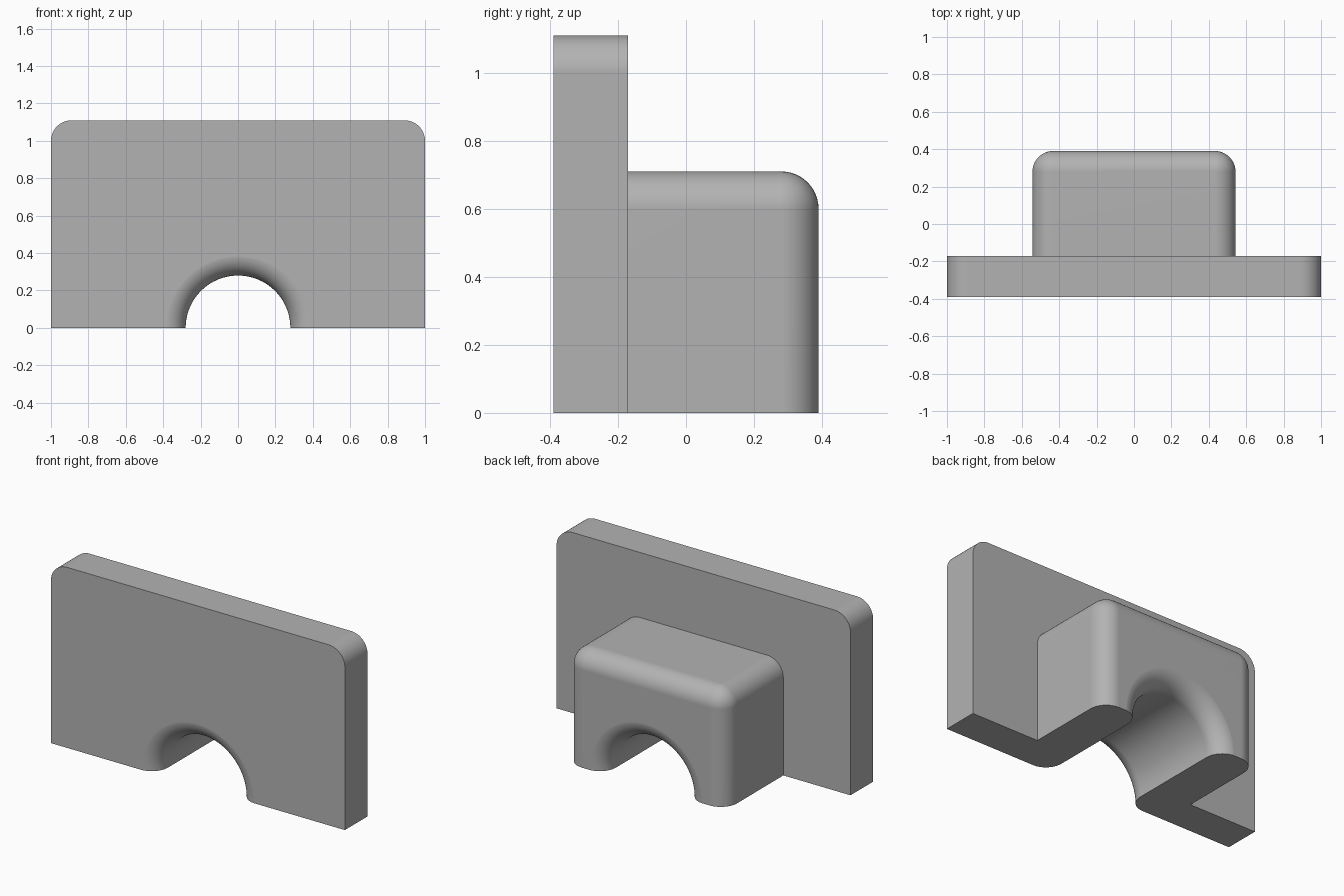
import bpy, bmesh
from math import sin, cos, pi

cube = bpy.data.objects.get("Cube")
if cube:
    bpy.data.objects.remove(cube, do_unlink=True)

DEPTH = 0.39     # half depth of the whole body
ROUND = 0.11     # fillet radius
HOLE = 0.28      # tunnel radius

grey = bpy.data.materials.new("plain_grey")
grey.use_nodes = True
colour = (0.45, 0.45, 0.45, 1)
grey.diffuse_color = colour
grey.node_tree.nodes["Principled BSDF"].inputs["Base Color"].default_value = colour


def finish(name, bm):
    bmesh.ops.recalc_face_normals(bm, faces=bm.faces)
    mesh = bpy.data.meshes.new(name)
    bm.to_mesh(mesh)
    bm.free()
    mesh.materials.append(grey)
    obj = bpy.data.objects.new(name, mesh)
    bpy.context.collection.objects.link(obj)
    return obj


def rounded_box(name, half_x, y0, y1, height, is_round):
    """Box standing on the floor, with the edges chosen by is_round filleted."""
    bm = bmesh.new()
    bmesh.ops.create_cube(bm, size=1)
    for v in bm.verts:
        v.co = (v.co.x * 2 * half_x, y0 + (v.co.y + 0.5) * (y1 - y0),
                (v.co.z + 0.5) * height)
    edges = [e for e in bm.edges
             if is_round((e.verts[0].co + e.verts[1].co) / 2)]
    bmesh.ops.bevel(bm, geom=edges, offset=ROUND, segments=12,
                    profile=0.5, affect='EDGES')
    return finish(name, bm)


# Upright plate: only the two top corners are rounded
plate = rounded_box("back_plate", 1, -DEPTH, -0.17, 1.11,
                    lambda m: m.z > 1 and abs(m.x) > 0.9)

# Block behind the plate: rounded on top sides and around the rear face
block = rounded_box("rear_block", 0.543, -0.25, DEPTH, 0.71,
                    lambda m: m.z > 0.01 and m.y > -0.2
                    and (m.z > 0.7) + (m.y > 0.38) + (abs(m.x) > 0.5) == 2)

# Tunnel cutter: a lathed profile that flares at both mouths
STEPS = 12
half = [(HOLE + ROUND * (1 - cos(t)), DEPTH - ROUND + (ROUND + 0.0004) * sin(t))
        for t in (i * pi / 2 / STEPS for i in range(STEPS + 1))]
half.append((HOLE + ROUND, DEPTH + 0.1))
profile = [(r, -y) for r, y in reversed(half)] + half
bm = bmesh.new()
SIDES = 96
rings = [[bm.verts.new((r * cos(2 * pi * (k + 0.5) / SIDES), y,
                        r * sin(2 * pi * (k + 0.5) / SIDES)))
          for k in range(SIDES)] for r, y in profile]
for a, b in zip(rings, rings[1:]):
    for k in range(SIDES):
        n = (k + 1) % SIDES
        bm.faces.new((a[k], a[n], b[n], b[k]))
bm.faces.new(rings[0])
bm.faces.new(rings[-1])
cutter = finish("tunnel_cutter", bm)

# Join the block to the plate, then cut the tunnel through both
bpy.ops.object.select_all(action='DESELECT')
bpy.context.view_layer.objects.active = plate
plate.select_set(True)
for operation, other in (('UNION', block), ('DIFFERENCE', cutter)):
    mod = plate.modifiers.new(operation.title(), 'BOOLEAN')
    mod.operation = operation
    mod.solver = 'EXACT'
    mod.object = other
    bpy.ops.object.modifier_apply(modifier=mod.name)
    bpy.data.objects.remove(other, do_unlink=True)

plate.name = "tunnel_bracket"
bpy.ops.object.shade_smooth_by_angle(angle=pi / 6)
weighted = plate.modifiers.new("Even shading", 'WEIGHTED_NORMAL')
weighted.keep_sharp = True
